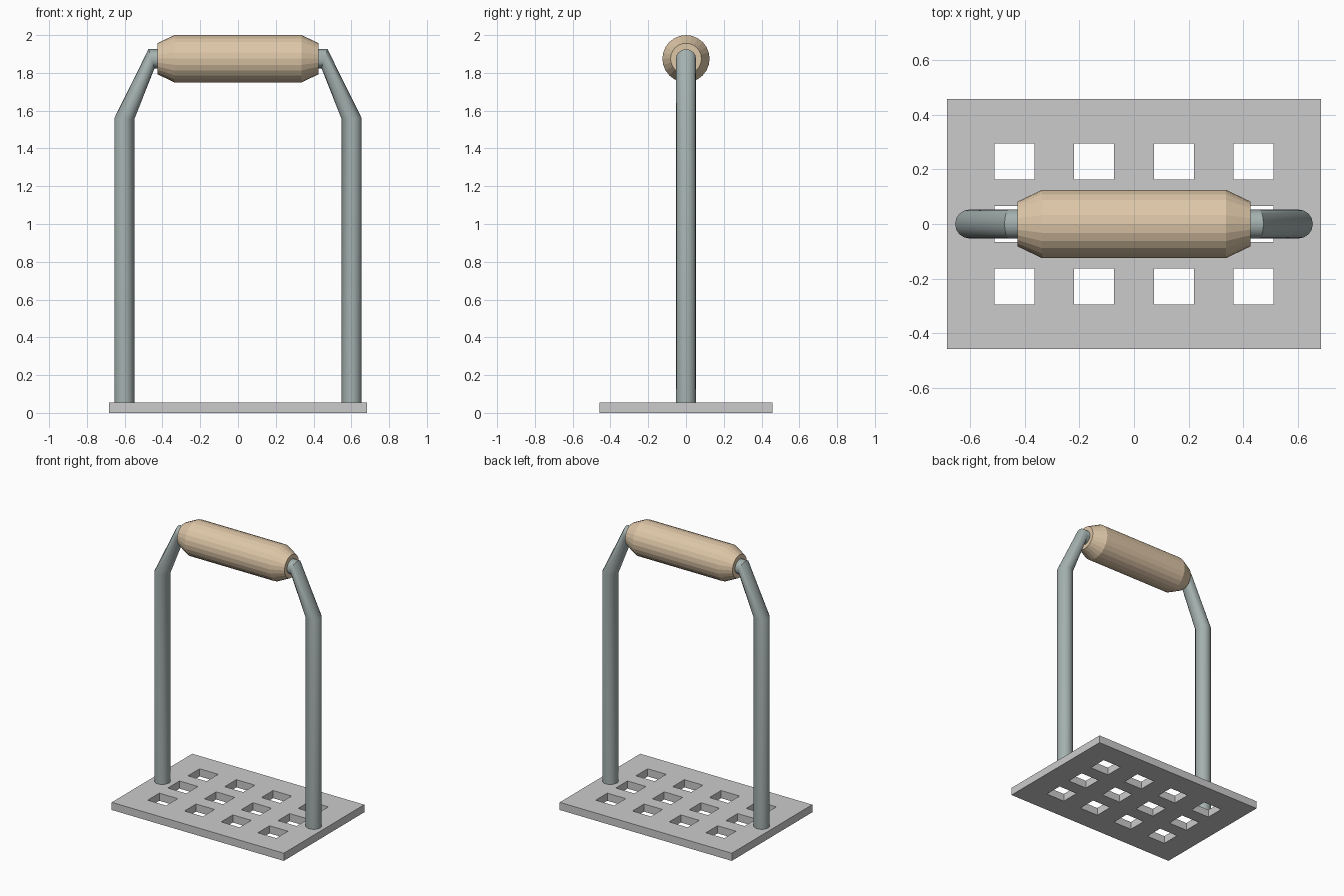
import bpy, bmesh
from math import cos, sin, pi, radians
from mathutils import Vector

if "Cube" in bpy.data.objects:
    bpy.data.objects.remove(bpy.data.objects["Cube"])


def finish(name, bm, color, smooth=None):
    bmesh.ops.recalc_face_normals(bm, faces=bm.faces)
    me = bpy.data.meshes.new(name)
    bm.to_mesh(me)
    bm.free()
    ob = bpy.data.objects.new(name, me)
    bpy.context.collection.objects.link(ob)
    mat = bpy.data.materials.new(name + "_paint")
    mat.diffuse_color = (*color, 1)
    mat.use_nodes = True
    mat.node_tree.nodes["Principled BSDF"].inputs["Base Color"].default_value = mat.diffuse_color
    me.materials.append(mat)
    if smooth:
        bpy.ops.object.select_all(action='DESELECT')
        ob.select_set(True)
        bpy.context.view_layer.objects.active = ob
        bpy.ops.object.shade_smooth_by_angle(angle=radians(smooth))
    return ob


def loft(bm, sections, sides):
    """Skin rings given as (centre, in-plane half axis); the other axis is y."""
    rings = []
    for c, u in sections:
        c, u = Vector(c), Vector(u)
        v = Vector((0, u.length, 0))
        rings.append([bm.verts.new(c + u * cos(2 * pi * i / sides) + v * sin(2 * pi * i / sides))
                      for i in range(sides)])
    for a, b in zip(rings, rings[1:]):
        for i in range(sides):
            j = (i + 1) % sides
            bm.faces.new((a[i], a[j], b[j], b[i]))
    bm.faces.new(rings[0])
    bm.faces.new(rings[-1])


# Perforated foot plate: grid of cells, holes skipped, then thickened
def cuts(half, centres, hole):
    return [-half] + [c + s * hole for c in centres for s in (-1, 1)] + [half]


xs = cuts(0.684, (-0.438, -0.146, 0.146, 0.438), 0.0735)
ys = cuts(0.457, (-0.229, 0, 0.229), 0.066)
bm = bmesh.new()
grid = [[bm.verts.new((x, y, 0)) for y in ys] for x in xs]
for i in range(len(xs) - 1):
    for j in range(len(ys) - 1):
        if not (i % 2 and j % 2):
            bm.faces.new((grid[i][j], grid[i + 1][j], grid[i + 1][j + 1], grid[i][j + 1]))
top = bmesh.ops.extrude_face_region(bm, geom=bm.faces[:])["geom"]
for v in top:
    if isinstance(v, bmesh.types.BMVert):
        v.co.z = 0.055
finish("foot_plate", bm, (0.68, 0.71, 0.69))

# Bent tube frame: one half of the path, mirrored to the other side
R, Z = 0.053, 1.875
half = [((-0.602, 0, 0.03), (-R, 0, 0)),
        ((-0.602, 0, 1.557), (-R, 0, 0.003)),
        ((-0.458, 0, Z), (-0.016, 0, 0.0505))]
mirrored = [((-c[0], c[1], c[2]), (-u[0], u[1], u[2])) for c, u in half[::-1]]
bm = bmesh.new()
loft(bm, half + mirrored, 16)
finish("tube_frame", bm, (0.37, 0.44, 0.43), 30)

# Turned grip with chamfered ends
bm = bmesh.new()
loft(bm, [((x, 0, Z), (0, 0, r)) for x, r in
          ((-0.427, 0.082), (-0.337, 0.125), (0.337, 0.125), (0.427, 0.082))], 24)
finish("hand_grip", bm, (0.73, 0.57, 0.39))
